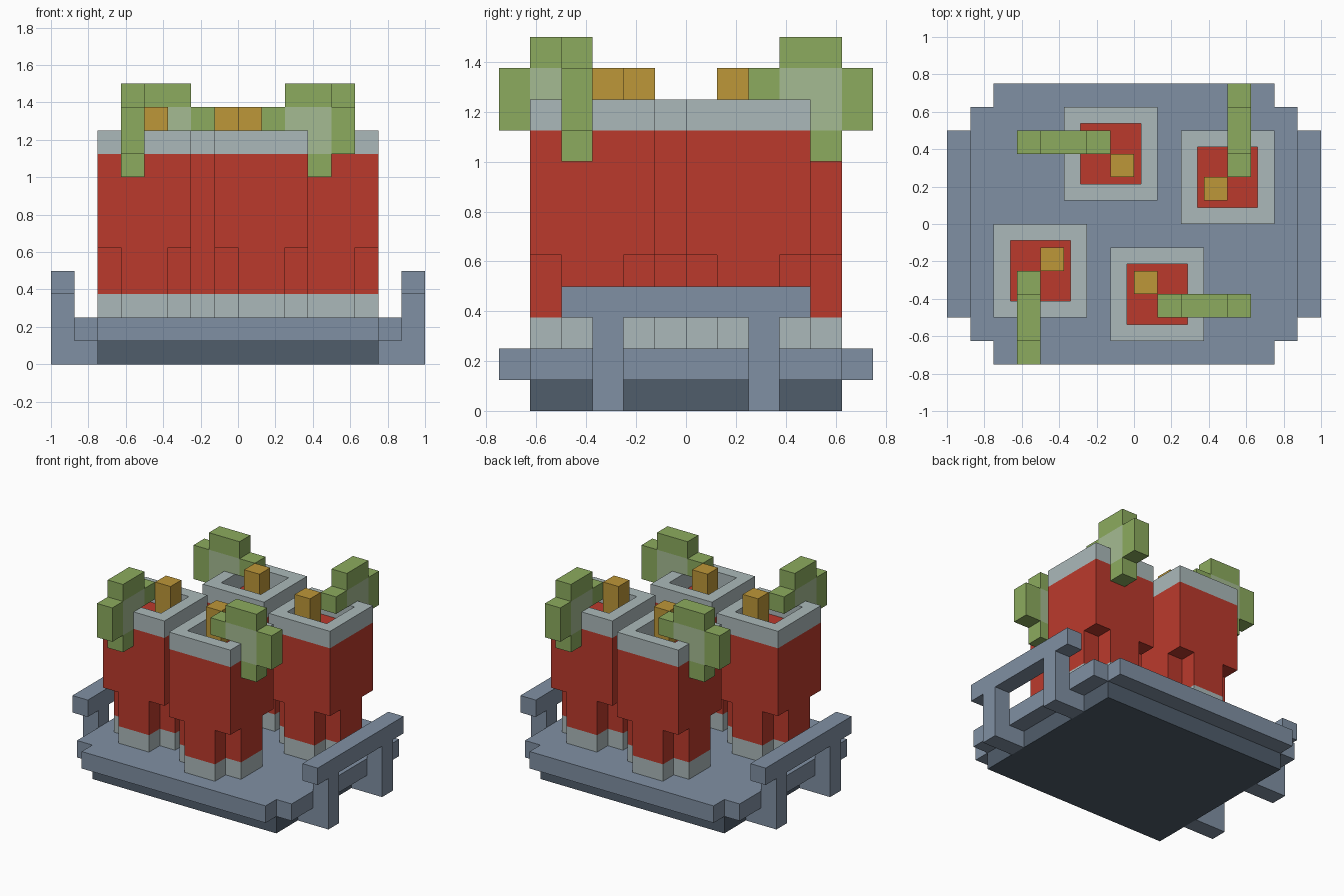
import bpy, bmesh
from math import pi
from mathutils import Matrix, Vector

cube = bpy.data.objects.get("Cube")
if cube:
    bpy.data.objects.remove(cube, do_unlink=True)

U = 0.125  # one block


def material(name, hexcode):
    srgb = [int(hexcode[i:i + 2], 16) / 255 for i in (0, 2, 4)]
    rgb = [c / 12.92 if c < 0.04 else ((c + 0.055) / 1.055) ** 2.4 for c in srgb]
    m = bpy.data.materials.new(name)
    m.use_nodes = True
    m.diffuse_color = (*rgb, 1)
    m.node_tree.nodes["Principled BSDF"].inputs["Base Color"].default_value = (*rgb, 1)
    return m


SLATE = material("slate_blue", "8090a3")
DARK = material("dark_slate", "505d6b")
RED = material("red", "bb3a2c")
GREY = material("pale_grey", "abb9ba")
GREEN = material("leaf_green", "8cab5e")
PANE = material("pale_green", "a5bb92")
OCHRE = material("ochre", "bd9738")


def finish(bm, name, mat, place):
    bmesh.ops.recalc_face_normals(bm, faces=bm.faces)
    bm.transform(Matrix.Scale(U, 4) @ place)
    mesh = bpy.data.meshes.new(name)
    bm.to_mesh(mesh)
    bm.free()
    mesh.materials.append(mat)
    obj = bpy.data.objects.new(name, mesh)
    bpy.context.collection.objects.link(obj)
    return obj


def add_box(bm, x, y, z):
    """Box from (low, high) ranges in blocks."""
    lo, hi = Vector((x[0], y[0], z[0])), Vector((x[1], y[1], z[1]))
    mat = Matrix.Translation((lo + hi) / 2) @ Matrix.Diagonal((*(hi - lo), 1))
    bmesh.ops.create_cube(bm, size=1, matrix=mat)


def boxes(name, mat, ranges, place=Matrix()):
    bm = bmesh.new()
    for r in ranges:
        add_box(bm, *r)
    return finish(bm, name, mat, place)


def stepped_prism(name, mat, half_x, half_y, z, place=Matrix()):
    """Block with a one-block notch cut from each corner."""
    a, b = half_x, half_y
    quarter = [(a, b - 1), (a - 1, b - 1), (a - 1, b)]
    pts = []
    for sx, sy in ((1, 1), (-1, 1), (-1, -1), (1, -1)):
        q = quarter if sx * sy > 0 else quarter[::-1]
        pts += [(sx * px, sy * py, z[0]) for px, py in q]
    bm = bmesh.new()
    face = bm.faces.new([bm.verts.new(p) for p in pts])
    ext = bmesh.ops.extrude_face_region(bm, geom=[face], use_keep_orig=True)
    top = [v for v in ext["geom"] if isinstance(v, bmesh.types.BMVert)]
    bmesh.ops.translate(bm, verts=top, vec=(0, 0, z[1] - z[0]))
    return finish(bm, name, mat, place)


def rim(name, place):
    """Open collar: inset the top, sink it, and leave the bottom open."""
    bm = bmesh.new()
    add_box(bm, (-2, 2), (-2, 2), (9, 10))
    top = max(bm.faces, key=lambda f: f.calc_center_median().z)
    bmesh.ops.inset_region(bm, faces=[top], thickness=1)
    ext = bmesh.ops.extrude_face_region(bm, geom=[top])
    floor = [v for v in ext["geom"] if isinstance(v, bmesh.types.BMVert)]
    bmesh.ops.translate(bm, verts=floor, vec=(0, 0, -1))
    low = [f for f in bm.faces if all(v.co.z < 9.01 for v in f.verts)]
    old = [top] if top.is_valid and top not in low else []
    bmesh.ops.delete(bm, geom=low + old, context="FACES")
    return finish(bm, name, GREY, place)


# Tray
boxes("tray_underside", DARK, [((-6, 6), (-5, 5), (0, 1))])
stepped_prism("tray_deck", SLATE, 7, 6, (1, 2))

# Side handles, each on two bent legs
for side, s in (("left", 1), ("right", -1)):
    outer, foot = sorted((7 * s, 8 * s)), sorted((6 * s, 7 * s))
    boxes(side + "_handle_bar", SLATE, [(outer, (-4, 4), (3, 4))])
    for end, y in (("front", (-3, -2)), ("back", (2, 3))):
        boxes(f"{side}_{end}_handle_leg", SLATE,
              [(outer, y, (0, 3)), (foot, y, (0, 1))])

# Four canisters, each turned a quarter from the next
CANISTERS = {"right_front": (-4, -2, 2), "left_front": (1, -3, 3),
             "left_back": (4, 2, 0), "right_back": (-1, 3, 1)}
for label, (cx, cy, turns) in CANISTERS.items():
    place = Matrix.Translation((cx, cy, 0)) @ Matrix.Rotation(turns * pi / 2, 4, "Z")
    stepped_prism(label + "_foot", GREY, 2, 2, (2, 3), place)
    stepped_prism(label + "_lower_body", RED, 2, 2, (3, 5), place)
    boxes(label + "_body", RED, [((-2, 2), (-2, 2), (5, 9))], place)
    rim(label + "_rim", place)
    boxes(label + "_stub", OCHRE, [((-1, 0), (-1, 0), (9, 11))], place)
    # Leaf border and its pale centre
    w = (0, 1)
    boxes(label + "_leaf_border", GREEN,
          [(w, (0, 1), (10, 11)), (w, (1, 3), (11, 12)),
           (w, (3, 4), (9, 11)), (w, (2, 3), (8, 9))], place)
    boxes(label + "_leaf_centre", PANE,
          [(w, (1, 2), (10, 11)), (w, (2, 3), (9, 11))], place)
